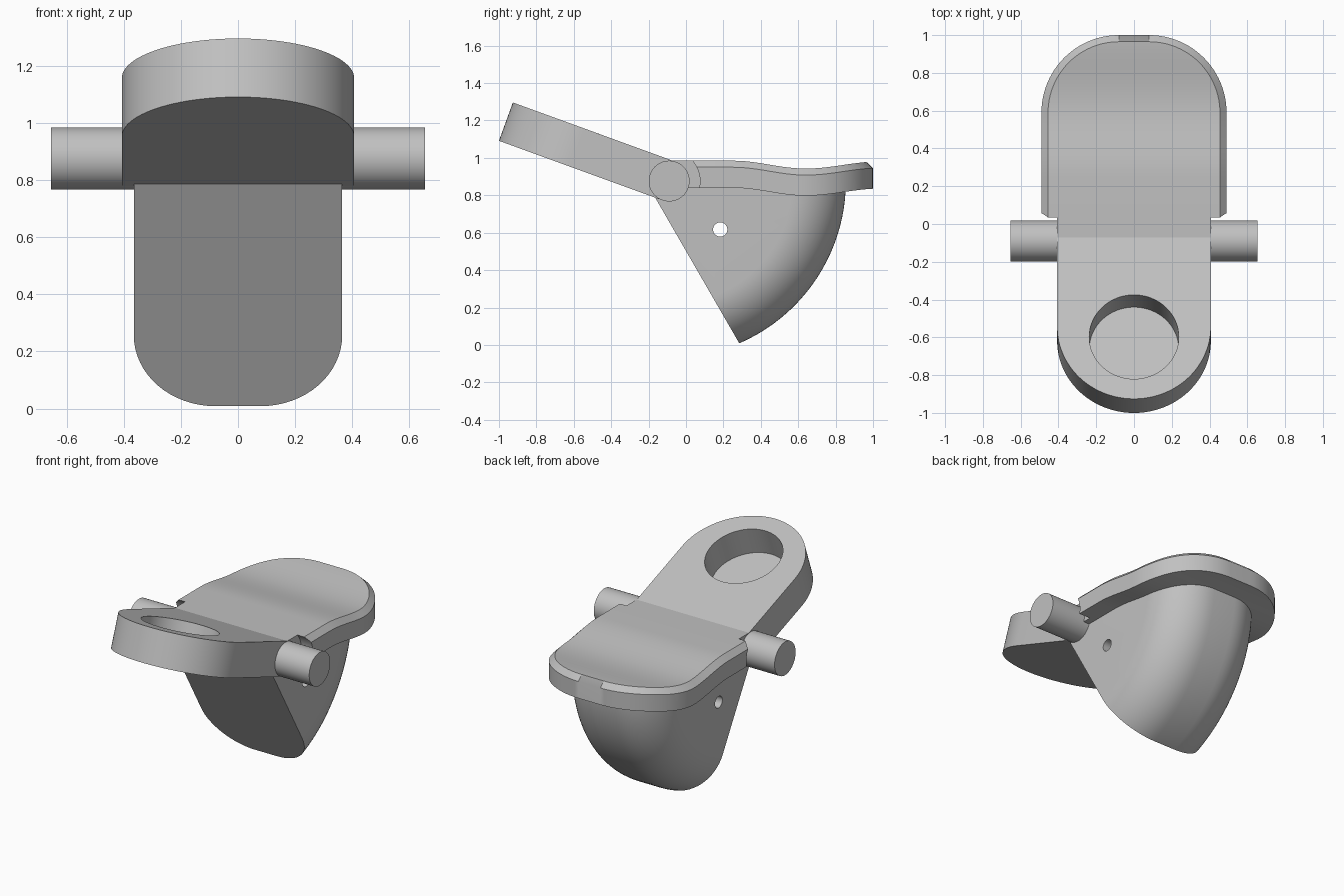
import bpy, bmesh, math
from mathutils import Matrix, Vector

if "Cube" in bpy.data.objects:
    bpy.data.objects.remove(bpy.data.objects["Cube"])

AXLE = Vector((0, -0.09, 0.876))   # pivot centre
R = 0.109                          # pivot radius, half arm thickness
HUB = 0.407                        # half width of arm and hub

grey = bpy.data.materials.new("light_grey")
grey.diffuse_color = (0.53, 0.53, 0.53, 1)
grey.use_nodes = True
grey.node_tree.nodes["Principled BSDF"].inputs["Base Color"].default_value = grey.diffuse_color


def make(name, bm):
    bmesh.ops.recalc_face_normals(bm, faces=bm.faces)
    me = bpy.data.meshes.new(name)
    bm.to_mesh(me)
    bm.free()
    me.materials.append(grey)
    ob = bpy.data.objects.new(name, me)
    bpy.context.collection.objects.link(ob)
    return ob


def activate(ob):
    bpy.ops.object.select_all(action='DESELECT')
    ob.select_set(True)
    bpy.context.view_layer.objects.active = ob


def smooth(ob):
    activate(ob)
    bpy.ops.object.shade_smooth_by_angle(angle=math.radians(25))


def cylinder(name, radius, length, matrix, segments=64):
    bm = bmesh.new()
    bmesh.ops.create_cone(bm, cap_ends=True, segments=segments, radius1=radius,
                          radius2=radius, depth=length, matrix=matrix)
    return make(name, bm)


def cut(ob, cutter):
    mod = ob.modifiers.new("cut", 'BOOLEAN')
    mod.operation, mod.solver, mod.object = 'DIFFERENCE', 'EXACT', cutter
    activate(ob)
    bpy.ops.object.modifier_apply(modifier=mod.name)
    bpy.data.objects.remove(cutter)


def loft(rows, closed):
    """Skin rows of points, capping both ends."""
    bm = bmesh.new()
    grid = [[bm.verts.new(p) for p in row] for row in rows]
    n = len(grid[0])
    for a, b in zip(grid, grid[1:]):
        for i in range(n if closed else n - 1):
            j = (i + 1) % n
            bm.faces.new((a[i], a[j], b[j], b[i]))
    bm.faces.new(grid[0])
    bm.faces.new(grid[-1][::-1])
    return bm


SIDEWAYS = Matrix.Rotation(math.pi / 2, 4, 'Y')

# Pivot axle
smooth(cylinder("axle", R, 1.31, Matrix.Translation(AXLE) @ SIDEWAYS))

# Lever arm: rounded slab tilted up 20 degrees, with a round blind pocket
tilt = Matrix.Translation(AXLE) @ Matrix.Rotation(math.radians(-20), 4, 'X')
outline = [(HUB, -0.019)]
outline += [(HUB * math.cos(math.pi * i / 48), -0.522 - HUB * math.sin(math.pi * i / 48))
            for i in range(49)]
outline += [(-HUB, -0.019)]
arm = make("lever_arm", loft([[tilt @ Vector((x, y, z)) for x, y in outline]
                              for z in (-R, R)], True))
depth = 0.19
cut(arm, cylinder("pocket_cutter", 0.237, 0.4,
                  tilt @ Matrix.Translation((0, -0.58, R - depth + 0.2))))
smooth(arm)


# Wavy lid with chamfered rim
def lid_top(y):
    if y < 0.25:
        return 0.985
    if y < 0.64:
        return 0.985 - 0.021 * (1 - math.cos(math.pi * (y - 0.25) / 0.39))
    return 0.943 + 0.019 * (1 - math.cos(math.pi * (y - 0.64) / 0.4))


def lid_row(xo, yo, xi, yi):
    t, e = lid_top(yi), lid_top(yo)
    return [(-xo, yo, e - 0.145), (-xo, yo, e - 0.035), (-xi, yi, t),
            (xi, yi, t), (xo, yo, e - 0.035), (xo, yo, e - 0.145)]


rows = []
for y in [-0.071, 0.1] + [0.25 + 0.034 * i for i in range(10)]:
    rows.append(lid_row(0.49, y, 0.455, y))
for i in range(25):
    c, s = math.cos(math.pi * i / 48), math.sin(math.pi * i / 48)
    rows.append(lid_row(0.08 + 0.41 * c, 0.59 + 0.41 * s,
                        0.08 + 0.375 * c, 0.59 + 0.375 * s))
lid = make("lid", loft(rows, True))
# Round clearance either side of the hub
for side in (-1, 1):
    centre = AXLE + Vector((side * (HUB + 0.15), 0, 0))
    cut(lid, cylinder("clearance_cutter", 0.165, 0.3,
                      Matrix.Translation(centre) @ SIDEWAYS))
smooth(lid)

# Scoop: rounded profile swept about the axle, cut by the sloping front plane
half = [(0.365, 0.0)]
half += [(0.08 + 0.285 * math.cos(math.pi * i / 32), 0.66 + 0.285 * math.sin(math.pi * i / 32))
         for i in range(17)]
profile = half + [(-x, r) for x, r in reversed(half)]
rows = []
for i in range(51):
    a = math.radians(-3 * i)
    rows.append([AXLE + Vector((x, r * math.cos(a), r * math.sin(a))) for x, r in profile])
bm = loft(rows, False)
bmesh.ops.remove_doubles(bm, verts=bm.verts, dist=1e-5)
normal = Vector((0, -math.cos(math.radians(30)), -0.5))
res = bmesh.ops.bisect_plane(bm, geom=bm.verts[:] + bm.edges[:] + bm.faces[:],
                             plane_co=AXLE + normal * R, plane_no=normal, clear_outer=True)
bmesh.ops.holes_fill(bm, edges=[e for e in bm.edges if e.is_boundary], sides=0)
bmesh.ops.dissolve_limit(bm, angle_limit=0.002, verts=bm.verts, edges=bm.edges)
scoop = make("scoop", bm)
# Small pin hole straight through
cut(scoop, cylinder("pin_hole_cutter", 0.038, 2,
                    Matrix.Translation((0, 0.183, 0.617)) @ SIDEWAYS, 32))
smooth(scoop)
